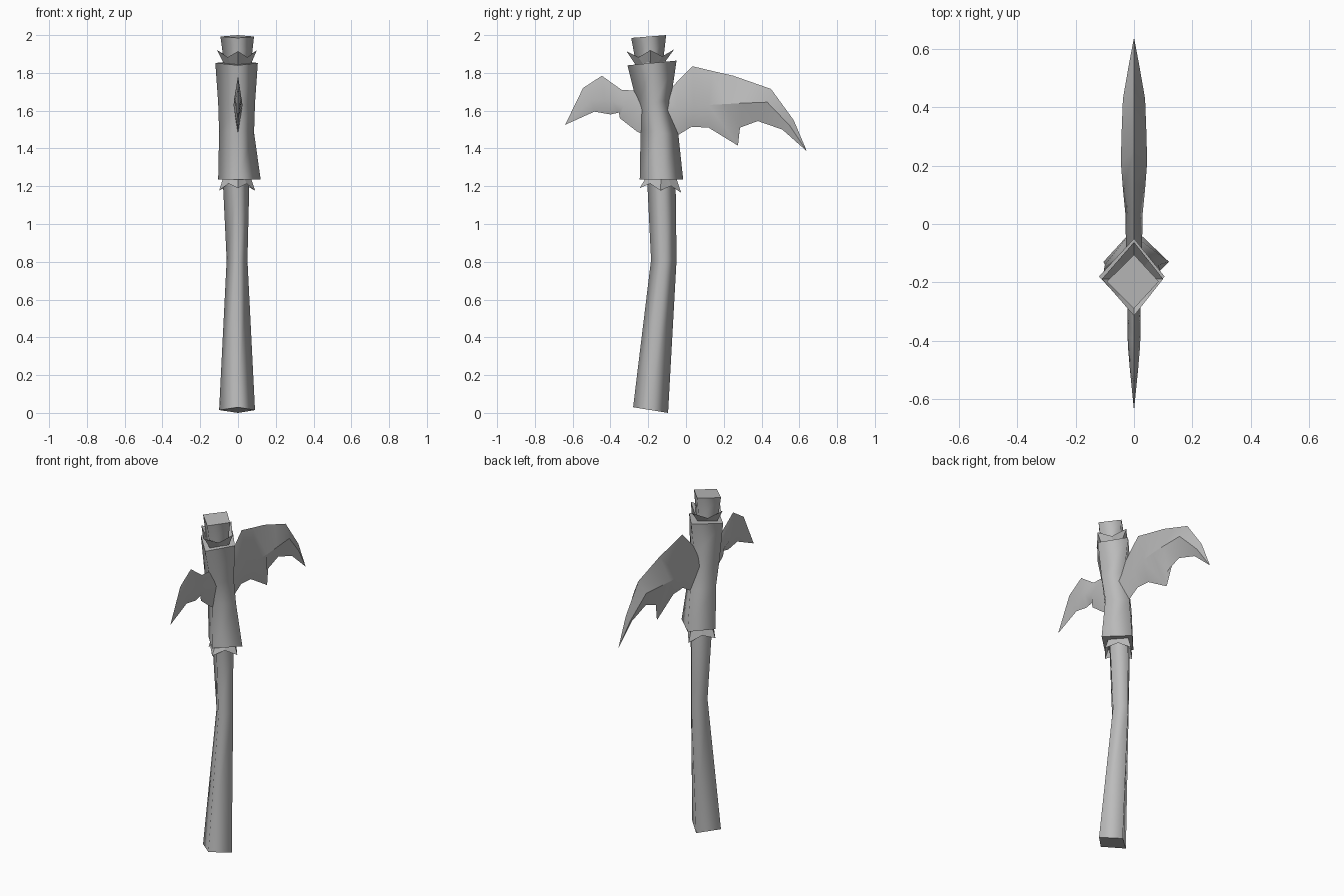
import bpy
import bmesh
from mathutils import Vector

if "Cube" in bpy.data.objects:
    bpy.data.objects.remove(bpy.data.objects["Cube"], do_unlink=True)

COLOUR = (0.5, 0.5, 0.5, 1)
grey = bpy.data.materials.new("plain grey")
grey.use_nodes = True
grey.diffuse_color = COLOUR
grey.node_tree.nodes["Principled BSDF"].inputs["Base Color"].default_value = COLOUR


def finish(name, bm):
    bmesh.ops.recalc_face_normals(bm, faces=bm.faces)
    mesh = bpy.data.meshes.new(name)
    bm.to_mesh(mesh)
    bm.free()
    mesh.materials.append(grey)
    obj = bpy.data.objects.new(name, mesh)
    bpy.context.collection.objects.link(obj)
    return obj


def diamond(front, back, left, right):
    """Four corners: front and back as (y, z), left and right as x."""
    y, z = (front[0] + back[0]) / 2, (front[1] + back[1]) / 2
    return [Vector((0, *front)), Vector((right, y, z)),
            Vector((0, *back)), Vector((left, y, z))]


def skin(bm, rings):
    """Join successive closed rings with quads."""
    rows = [[bm.verts.new(p) for p in ring] for ring in rings]
    for a, b in zip(rows, rows[1:]):
        for i in range(len(a)):
            j = (i + 1) % len(a)
            bm.faces.new((a[i], a[j], b[j], b[i])).smooth = True
    return rows


def post(name, sections):
    """Capped four-sided shaft with soft sides and flat ends."""
    bm = bmesh.new()
    rows = skin(bm, [diamond(*s) for s in sections])
    bm.faces.new(rows[0])
    bm.faces.new(rows[-1])
    return finish(name, bm)


def collar(name, inner, outer, notch):
    """Flared sheet with pointed corners; notch moves the edge between points."""
    def with_midpoints(ring, dz):
        points = []
        for i, p in enumerate(ring):
            points += [p, (p + ring[(i + 1) % 4]) / 2 + Vector((0, 0, dz))]
        return points
    bm = bmesh.new()
    skin(bm, [with_midpoints(diamond(*inner), 0),
              with_midpoints(diamond(*outer), notch)])
    for f in bm.faces:
        f.smooth = False
    return finish(name, bm)


def blade(name, stations, tip):
    """Stations are top (y, z), ridge (y, z, half width), bottom (y, z)."""
    bm = bmesh.new()
    rings = []
    for top, (y, z, w), bottom in stations:
        rings.append([(0, *top), (w, y, z), (0, *bottom), (-w, y, z)])
    rows = skin(bm, rings)
    bm.faces.new(rows[0])
    point = bm.verts.new((0, *tip))
    last = rows[-1]
    for i in range(4):
        bm.faces.new((last[i], last[(i + 1) % 4], point))
    obj = finish(name, bm)
    bpy.ops.object.select_all(action="DESELECT")
    obj.select_set(True)
    bpy.context.view_layer.objects.active = obj
    bpy.ops.object.shade_smooth_by_angle(angle=0.5)
    return obj


# Bent shaft running the full height
post("handle", [
    ((-.28, .03), (-.095, 0), -.1, .09),
    ((-.185, .81), (-.05, .81), -.06, .05),
    ((-.205, 1.22), (-.055, 1.22), -.08, .06),
    ((-.265, 1.85), (-.12, 1.87), -.075, .07),
    ((-.29, 1.985), (-.105, 2), -.093, .085),
])

# Thick sleeve that holds the blades
post("sleeve", [
    ((-.245, 1.235), (-.015, 1.235), -.105, .12),
    ((-.24, 1.5), (-.04, 1.47), -.1, .085),
    ((-.255, 1.62), (-.08, 1.66), -.105, .09),
    ((-.31, 1.84), (-.05, 1.865), -.12, .105),
])

# Pointed wrappings above and below the sleeve
collar("lower_collar",
       ((-.215, 1.24), (-.05, 1.24), -.08, .07),
       ((-.245, 1.19), (-.025, 1.165), -.1, .09), .03)
collar("upper_collar",
       ((-.265, 1.84), (-.11, 1.86), -.075, .07),
       ((-.315, 1.915), (-.062, 1.925), -.11, .1), -.035)

# Long hooked blade at the back
blade("back_blade", [
    ((-.12, 1.67), (-.12, 1.6, .025), (-.12, 1.47)),
    ((-.05, 1.75), (-.05, 1.61, .028), (-.035, 1.475)),
    ((.035, 1.835), (.04, 1.62, .03), (.03, 1.515)),
    ((.14, 1.81), (.12, 1.63, .038), (.12, 1.51)),
    ((.25, 1.785), (.21, 1.635, .045), (.275, 1.415)),
    ((.35, 1.75), (.3, 1.64, .043), (.285, 1.51)),
    ((.45, 1.715), (.43, 1.645, .038), (.38, 1.545)),
    ((.57, 1.55), (.55, 1.52, .017), (.51, 1.5)),
], (.64, 1.385))

# Short hooked blade at the front
blade("front_blade", [
    ((-.2, 1.7), (-.2, 1.6, .02), (-.2, 1.46)),
    ((-.25, 1.705), (-.25, 1.61, .02), (-.26, 1.49)),
    ((-.34, 1.71), (-.33, 1.625, .023), (-.35, 1.56)),
    ((-.39, 1.745), (-.39, 1.65, .022), (-.355, 1.59)),
    ((-.445, 1.785), (-.43, 1.655, .02), (-.4, 1.58)),
    ((-.545, 1.72), (-.5, 1.66, .014), (-.485, 1.595)),
], (-.64, 1.525))
